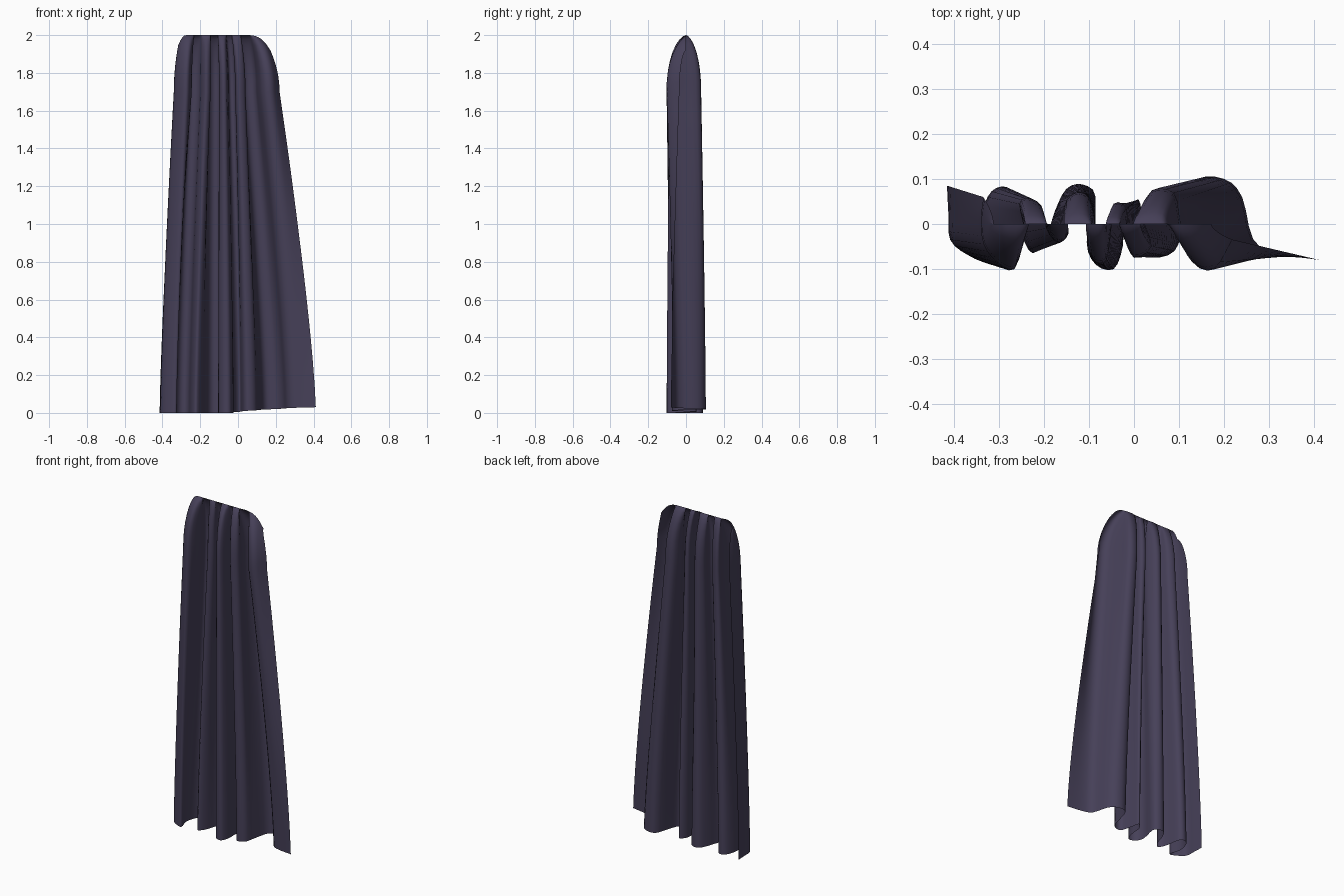
import bpy, bmesh, math
from mathutils import Vector

if "Cube" in bpy.data.objects:
    bpy.data.objects.remove(bpy.data.objects["Cube"])

# fold cross-sections (x, y), left edge to right edge
HEM = [(-.415, .085), (-.412, .025), (-.408, -.035), (-.37, -.068), (-.325, -.082),
       (-.342, -.01), (-.325, .06), (-.295, .083), (-.265, .065), (-.25, -.02),
       (-.225, -.065), (-.195, -.03), (-.175, .03), (-.15, .078), (-.115, .088),
       (-.085, .06), (-.105, -.04), (-.085, -.09), (-.045, -.1), (-.025, -.05),
       (-.02, .02), (.01, .055), (.02, 0), (.04, -.07), (.09, -.06), (.11, 0),
       (.14, .095), (.2, .1), (.24, .06), (.265, -.035), (.32, -.065), (.412, -.08)]
UPPER = [(-.335, .06), (-.34, .015), (-.335, -.045), (-.305, -.085), (-.265, -.1),
         (-.245, -.02), (-.255, .045), (-.235, .058), (-.205, .04), (-.195, -.01),
         (-.17, -.042), (-.145, -.02), (-.155, .04), (-.13, .07), (-.1, .06),
         (-.085, 0), (-.1, -.05), (-.085, -.085), (-.06, -.08), (-.05, -.01),
         (-.045, .045), (-.015, .035), (-.015, -.03), (0, -.075), (.04, -.05),
         (.02, .02), (.04, .075), (.09, .07), (.105, 0), (.13, -.085), (.18, -.1), (.22, -.035)]
SHOULDER = 1.7   # height where the cloth starts to gather to the rail line


def smooth_path(pts, sub=3):
    """Catmull-Rom curve through the points."""
    p = [Vector(q) for q in pts]
    p = [2 * p[0] - p[1]] + p + [2 * p[-1] - p[-2]]
    out = []
    for i in range(1, len(p) - 2):
        a, b, c, d = p[i - 1:i + 3]
        for k in range(sub):
            t = k / sub
            out.append(.5 * (2 * b + (c - a) * t + (2 * a - 5 * b + 4 * c - d) * t * t
                             + (3 * b - a - 3 * c + d) * t ** 3))
    return out + [p[-2]]


def clamp(v):
    return max(0.0, min(1.0, v))


hem, upper = smooth_path(HEM), smooth_path(UPPER)
n = len(hem)
heights = [SHOULDER * i / 14 for i in range(15)] + \
          [SHOULDER + .3 * math.sin(math.pi / 2 * i / 8) for i in range(1, 9)]

# curtain sheet
bm = bmesh.new()
rows = []
for z in heights:
    row = []
    for i in range(n):
        u = i / (n - 1)
        p = hem[i].lerp(upper[i], min(1, z / SHOULDER) ** 1.3)
        t = clamp((z - SHOULDER) / .3)
        top_x = .87 * upper[i].x - .02
        x = p.x + (top_x - p.x) * t * t
        y = p.y * clamp(1 - t ** 2.2) ** .6
        # rounded top corners and lifted right hem corner
        drop = .05 * clamp((-.275 - top_x) / .04) ** 2 + .08 * clamp((top_x - .04) / .13) ** 3
        lift = .03 * max(0, (u - .6) / .4)
        row.append(bm.verts.new((x, y, z - drop * t + lift * max(0, 1 - z))))
    rows.append(row)
for a, b in zip(rows, rows[1:]):
    for i in range(n - 1):
        bm.faces.new((a[i], a[i + 1], b[i + 1], b[i]))
for f in bm.faces:
    f.smooth = True
mesh = bpy.data.meshes.new("curtain")
bm.to_mesh(mesh)
bm.free()
curtain = bpy.data.objects.new("curtain", mesh)
bpy.context.collection.objects.link(curtain)

# cloth colour
cloth = bpy.data.materials.new("dark purple cloth")
cloth.diffuse_color = (.061, .051, .098, 1)
cloth.use_nodes = True
cloth.node_tree.nodes["Principled BSDF"].inputs["Base Color"].default_value = cloth.diffuse_color
mesh.materials.append(cloth)
